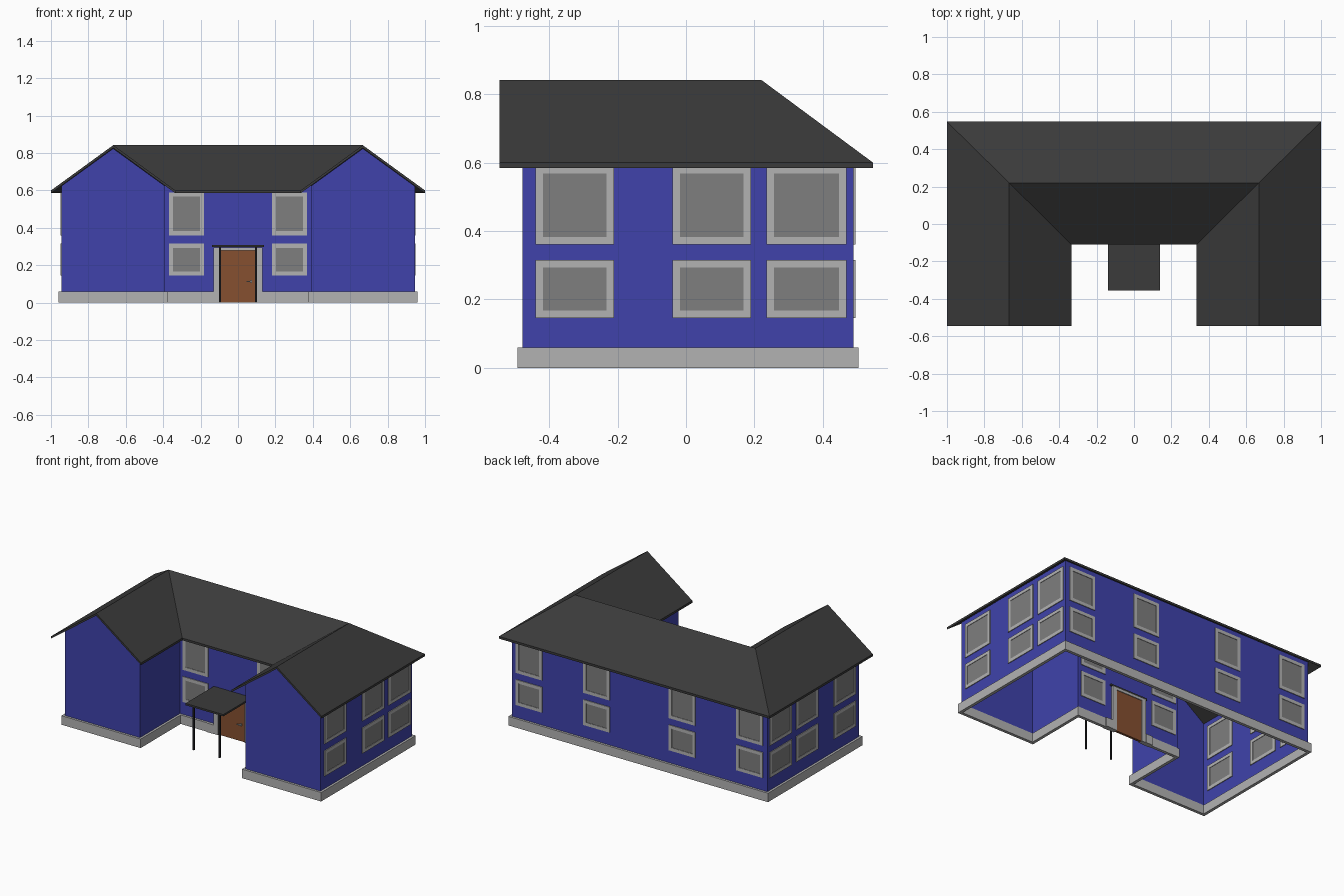
import bpy, bmesh
from mathutils import Vector

if "Cube" in bpy.data.objects:
    bpy.data.objects.remove(bpy.data.objects["Cube"])


def material(name, rgb):
    m = bpy.data.materials.new(name)
    m.diffuse_color = (*rgb, 1)
    m.use_nodes = True
    m.node_tree.nodes["Principled BSDF"].inputs["Base Color"].default_value = m.diffuse_color
    return m


BLUE = material("blue_paint", (0.05, 0.055, 0.41))
ROOF = material("dark_roof", (0.043, 0.043, 0.043))
STONE = material("light_grey", (0.45, 0.45, 0.45))
GLASS = material("window_grey", (0.21, 0.21, 0.21))
WOOD = material("brown_wood", (0.24, 0.08, 0.03))
BLACK = material("black_metal", (0.015, 0.015, 0.018))


def finish(name, bm, mat):
    me = bpy.data.meshes.new(name)
    bmesh.ops.recalc_face_normals(bm, faces=bm.faces)
    bm.to_mesh(me)
    bm.free()
    me.materials.append(mat)
    ob = bpy.data.objects.new(name, me)
    bpy.context.collection.objects.link(ob)
    return ob


def boxes(name, spans, mat):
    """One object from axis-aligned boxes, each given as (low corner, high corner)."""
    bm = bmesh.new()
    for lo, hi in spans:
        lo, hi = Vector(lo), Vector(hi)
        vs = bmesh.ops.create_cube(bm, size=1)["verts"]
        for v in vs:
            v.co = (lo + hi) / 2 + v.co * (hi - lo)
    return finish(name, bm, mat)


def half_plan(d, start):
    """Right half of the U-shaped plan, offset outward by d."""
    return [(start, -0.055 - d), (0.39 - d, -0.055 - d), (0.39 - d, -0.478 - d),
            (0.945 + d, -0.478 - d), (0.945 + d, 0.49 + d)]


def plan(d, start):
    half = half_plan(d, start)
    return half + [(-x, y) for x, y in reversed(half)]


# Walls: open shell with gable triangles on the wing fronts
bm = bmesh.new()
pts = plan(0, 0.0)[1:-1]
low = [bm.verts.new((x, y, 0.06)) for x, y in pts]
top = [bm.verts.new((x, y, 0.623)) for x, y in pts]
n = len(pts)
for i in range(n):
    j = (i + 1) % n
    bm.faces.new((low[i], low[j], top[j], top[i]))
for i in (1, n - 3):
    a, b = top[i], top[i + 1]
    peak = bm.verts.new(((a.co.x + b.co.x) / 2, a.co.y, 0.824))
    bm.faces.new((a, b, peak))
finish("walls", bm, BLUE)

# Foundation: band around the plan, open at the door
bm = bmesh.new()
rings = [[bm.verts.new((x, y, z)) for x, y in plan(d, 0.13)]
         for d, z in ((0.015, 0), (0.015, 0.06), (-0.005, 0.06), (-0.005, 0))]
for k in range(4):
    a, b = rings[k], rings[(k + 1) % 4]
    for i in range(len(a) - 1):
        bm.faces.new((a[i], a[i + 1], b[i + 1], b[i]))
for e in (0, -1):
    bm.faces.new([r[e] for r in rings])
finish("foundation", bm, STONE)

# Roof: U-shaped ridge with hips at the back and valleys at the front
bm = bmesh.new()
R = {}
for s in (-1, 1):
    for key, co in {"of": (1, -0.545, 0.6), "ob": (1, 0.547, 0.6),
                    "rf": (0.667, -0.545, 0.842), "rb": (0.667, 0.22, 0.842),
                    "nf": (0.335, -0.545, 0.6), "nb": (0.335, -0.11, 0.6)}.items():
        R[key, s] = bm.verts.new((s * co[0], co[1], co[2]))
for s in (-1, 1):
    bm.faces.new([R[k, s] for k in ("of", "ob", "rb", "rf")])
    bm.faces.new([R[k, s] for k in ("rf", "rb", "nb", "nf")])
for a, b in (("ob", "rb"), ("rb", "nb")):
    bm.faces.new((R[a, -1], R[a, 1], R[b, 1], R[b, -1]))
under = bmesh.ops.extrude_face_region(bm, geom=bm.faces[:], use_keep_orig=True)["geom"]
for v in under:
    if isinstance(v, bmesh.types.BMVert):
        v.co.z -= 0.015
finish("roof", bm, ROOF)


# Windows: frame of four bars and a thinner pane, both through the wall
def window(name, axis, wall, u0, u1, z0, z1):
    def span(a0, a1, b0, b1, h):
        if axis == "y":
            return (a0, wall - h, b0), (a1, wall + h, b1)
        return (wall - h, a0, b0), (wall + h, a1, b1)
    t, h = 0.022, 0.005
    boxes(name + "_frame", [span(u0, u1, z0, z0 + t, h), span(u0, u1, z1 - t, z1, h),
                            span(u0, u0 + t, z0 + t, z1 - t, h),
                            span(u1 - t, u1, z0 + t, z1 - t, h)], STONE)
    boxes(name + "_pane", [span(u0 + t, u1 - t, z0 + t, z1 - t, 0.002)], GLASS)


for floor, z0, z1 in (("lower", 0.145, 0.315), ("upper", 0.36, 0.59)):
    for side, s in (("left", -1), ("right", 1)):
        for i, (y0, y1) in enumerate(((-0.44, -0.21), (-0.04, 0.19), (0.235, 0.47))):
            window(f"{floor}_{side}_window_{i + 1}", "x", s * 0.945, y0, y1, z0, z1)
        for i, c in enumerate((0.317, 0.816)):
            window(f"{floor}_back_{side}_window_{i + 1}", "y", 0.49,
                   s * c - 0.098, s * c + 0.098, z0, z1)
        window(f"{floor}_front_{side}_window", "y", -0.055,
               s * 0.275 - 0.094, s * 0.275 + 0.094, z0, z1)

# Door with frame, plinth blocks and lever handle
boxes("door", [((-0.097, -0.063, 0), (0.097, -0.047, 0.28))], WOOD)
boxes("door_frame", [((-0.13, -0.072, 0), (-0.097, -0.042, 0.295)),
                     ((0.097, -0.072, 0), (0.13, -0.042, 0.295)),
                     ((-0.097, -0.072, 0.28), (0.097, -0.042, 0.295))], STONE)
boxes("door_plinths", [((-0.18, -0.074, 0), (-0.13, -0.04, 0.06)),
                       ((0.13, -0.074, 0), (0.18, -0.04, 0.06))], STONE)
boxes("door_handle", [((0.066, -0.076, 0.106), (0.074, -0.063, 0.12)),
                      ((0.045, -0.08, 0.11), (0.074, -0.074, 0.116))], STONE)

# Porch canopy on two slim posts
boxes("porch_canopy", [((-0.14, -0.355, 0.297), (0.14, -0.045, 0.309))], ROOF)
for side, s in (("left", -1), ("right", 1)):
    x = s * 0.097
    boxes(f"{side}_porch_post", [((x - 0.005, -0.335, 0), (x + 0.005, -0.325, 0.297))], BLACK)
